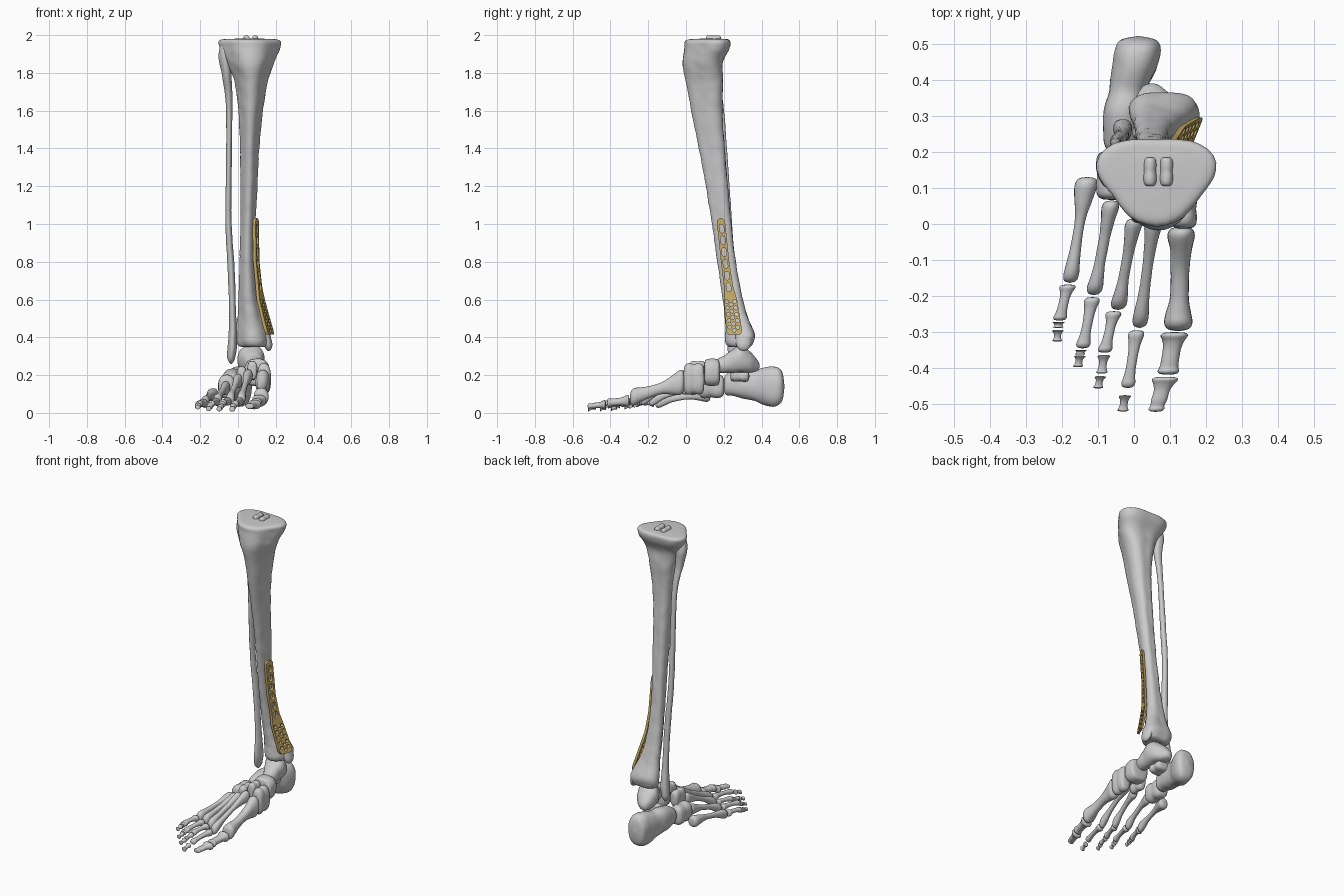
import bpy, bmesh, math
from mathutils import Vector, noise


def interp(table, z):
    """Piecewise linear lookup in rows (z, v1, v2...), z descending."""
    if z >= table[0][0]:
        return table[0][1:]
    for p, q in zip(table, table[1:]):
        if z >= q[0]:
            t = (p[0] - z) / (p[0] - q[0])
            return [a + (b - a) * t for a, b in zip(p[1:], q[1:])]
    return table[-1][1:]


def catmull(rows, steps):
    out = []
    for i in range(len(rows) - 1):
        a, b = rows[max(i - 1, 0)], rows[i]
        c, d = rows[i + 1], rows[min(i + 2, len(rows) - 1)]
        for s in range(steps):
            t = s / steps
            out.append([0.5 * (2 * q + (r - p) * t + (2 * p - 5 * q + 4 * r - w) * t * t
                               + (3 * q - p - 3 * r + w) * t ** 3)
                        for p, q, r, w in zip(a, b, c, d)])
    out.append(rows[-1])
    return out


def loft(name, rows, axis='y', tri=0.0, power=2.0, segs=28, steps=5, rough=0.003):
    """Skin rings (x, y, z, half width, half depth) lying across the given axis."""
    bm = bmesh.new()
    rings = []
    for x, y, z, a, b in catmull(rows, steps):
        a, b = max(a, 0.001), max(b, 0.001)
        ring = []
        for k in range(segs):
            t = 2 * math.pi * k / segs
            c, s = math.cos(t), math.sin(t)
            r = (abs(c) ** power + abs(s) ** power) ** (-1 / power)
            r *= 1 + tri * math.cos(3 * (t + math.pi / 2))
            u, v = a * r * c, b * r * s
            p = Vector((x + u, y + v, z)) if axis == 'z' else Vector((x + u, y, z + v))
            f = noise.noise(p * 22) * rough * min(1, min(a, b) / 0.03)
            p += (p - Vector((x, y, z))).normalized() * f
            ring.append(bm.verts.new(p))
        rings.append(ring)
    for r0, r1 in zip(rings, rings[1:]):
        for k in range(segs):
            j = (k + 1) % segs
            bm.faces.new((r0[k], r0[j], r1[j], r1[k]))
    bm.faces.new(rings[0])
    bm.faces.new(rings[-1])
    bmesh.ops.recalc_face_normals(bm, faces=bm.faces)
    me = bpy.data.meshes.new(name)
    bm.to_mesh(me)
    bm.free()
    me.shade_smooth()
    ob = bpy.data.objects.new(name, me)
    bpy.context.collection.objects.link(ob)
    return ob


def block(name, c, h, power=2.6, waist=0.93):
    """Short rounded bone: centre and half sizes."""
    prof = [(-1, .05), (-.97, .6), (-.8, .92), (-.4, 1), (0, waist), (.4, 1), (.8, .92), (.97, .6), (1, .05)]
    return loft(name, [(c[0], c[1] + h[1] * t, c[2], h[0] * k, h[2] * k) for t, k in prof],
                power=power, segs=24, steps=3)


def long_bone(name, p0, p1, base, shaft, head, arch=0.0):
    """Bone with flared ends, each size is (half width, half height)."""
    p0, p1 = Vector(p0), Vector(p1)
    prof = [(0, base, .1), (.015, base, .75), (.08, base, 1), (.22, base, .78), (.4, shaft, 1),
            (.66, shaft, 1), (.82, head, .88), (.92, head, 1), (.98, head, .75), (1, head, .1)]
    rows = []
    for t, size, k in prof:
        p = p0.lerp(p1, t)
        rows.append((p.x, p.y, p.z + arch * math.sin(math.pi * t), size[0] * k, size[1] * k))
    return loft(name, rows, segs=20, steps=4, power=2.3, rough=0.002)


# Shin bone, with inner ankle knob and the two ridges on the knee surface
loft("tibia", [
    (.06, .14, 1.982, .01, .01), (.06, .135, 1.98, .09, .07), (.062, .13, 1.972, .153, .115),
    (.064, .125, 1.93, .152, .119), (.067, .10, 1.85, .118, .106), (.07, .11, 1.75, .084, .098),
    (.067, .12, 1.6, .062, .083), (.062, .145, 1.4, .049, .068), (.058, .17, 1.2, .043, .058),
    (.053, .195, 1.0, .038, .051), (.05, .22, .8, .040, .049), (.055, .25, .62, .050, .052),
    (.068, .275, .5, .068, .062), (.078, .295, .42, .088, .077), (.082, .292, .375, .087, .075),
    (.083, .29, .35, .065, .055), (.083, .29, .353, .01, .01)], 'z', tri=.12, segs=40, steps=7)
loft("inner_ankle_knob", [
    (.135, .30, .46, .004, .004), (.142, .30, .43, .024, .035), (.152, .305, .38, .027, .042),
    (.16, .305, .35, .02, .034), (.162, .305, .332, .01, .018), (.162, .305, .328, .002, .002)], 'z')
for side, x in (("outer", .045), ("inner", .09)):
    block(side + "_knee_ridge", (x, .145, 1.978), (.018, .04, .021), 2)

# Thin outer leg bone
loft("fibula", [
    (-.07, .135, 1.958, .004, .004), (-.071, .135, 1.945, .022, .024), (-.069, .14, 1.88, .033, .036),
    (-.058, .15, 1.77, .024, .027), (-.046, .185, 1.6, .016, .018), (-.05, .212, 1.2, .015, .02),
    (-.05, .226, 1.0, .016, .02), (-.036, .24, .75, .018, .02), (-.028, .25, .5, .018, .022),
    (-.03, .257, .36, .024, .035), (-.036, .26, .29, .02, .028), (-.036, .262, .26, .004, .004)],
    'z', tri=.08)

# Ankle and heel
loft("talus", [
    (.09, .157, .25, .005, .005), (.09, .165, .25, .033, .034), (.087, .2, .255, .042, .045),
    (.08, .235, .27, .054, .058), (.07, .29, .285, .07, .072), (.06, .34, .268, .058, .056),
    (.05, .38, .25, .028, .026), (.05, .39, .25, .005, .005)], power=2.4)
loft("heel_bone", [
    (-.035, .2, .15, .005, .005), (-.035, .208, .15, .04, .05), (-.035, .25, .155, .05, .066),
    (-.03, .31, .155, .054, .08), (-.018, .37, .145, .052, .084), (0, .43, .14, .062, .104),
    (.01, .48, .14, .064, .104), (.012, .51, .14, .05, .075), (.012, .521, .14, .005, .005)], power=2.4)
block("heel_shelf", (.04, .285, .195), (.05, .05, .03))

# Midfoot
block("navicular", (.1, .138, .215), (.065, .042, .072), waist=1.02)
block("inner_cuneiform", (.138, .042, .18), (.037, .055, .083))
block("middle_cuneiform", (.075, .06, .225), (.027, .042, .05))
block("outer_cuneiform", (.02, .055, .195), (.028, .052, .052))
block("cuboid", (-.06, .135, .14), (.045, .068, .062))

# Big toe
long_bone("metatarsal_1", (.132, -.008, .168), (.122, -.297, .078), (.038, .066), (.026, .032), (.039, .046))
long_bone("big_toe_near_bone", (.113, -.30, .065), (.094, -.418, .052), (.038, .032), (.025, .021), (.03, .024))
long_bone("big_toe_tip", (.088, -.424, .045), (.06, -.521, .035), (.036, .024), (.022, .015), (.022, .015))

# Small toes: joints from the midfoot to the tip as (start, end) pairs
toes = {
    2: [((.056, .02, .2), (.015, -.288, .062)), ((.008, -.295, .06), (-.018, -.455, .045)),
        ((-.025, -.475, .035), (-.031, -.52, .02))],
    3: [((.002, .015, .175), (-.045, -.238, .062)), ((-.055, -.242, .06), (-.082, -.357, .05)),
        ((-.083, -.363, .045), (-.09, -.415, .035)), ((-.093, -.422, .03), (-.1, -.456, .02))],
    4: [((-.062, .065, .135), (-.112, -.197, .058)), ((-.115, -.203, .058), (-.143, -.345, .045)),
        ((-.147, -.35, .04), (-.15, -.362, .036)), ((-.15, -.365, .033), (-.156, -.397, .022))],
    5: [((-.13, .13, .095), (-.178, -.163, .052)), ((-.183, -.168, .052), (-.207, -.268, .046)),
        ((-.209, -.272, .044), (-.211, -.288, .04)), ((-.211, -.294, .038), (-.213, -.326, .03))]}
for n, joints in toes.items():
    for i, (p, q) in enumerate(joints):
        if i == 0:
            wide = .032 if n == 5 else .024
            long_bone(f"metatarsal_{n}", p, q, (wide, .036), (.015, .018), (.022, .03), .012)
        else:
            k = (1, .8, .72)[i - 1]
            long_bone(f"toe_{n}_bone_{i}", p, q, (.022 * k, .021 * k), (.014 * k, .013 * k),
                      (.019 * k, .017 * k), .006 if i == 1 else 0)

# Bone plate: flat outline with holes, then bent along the shin
# rows: height, centre y, half width, outward x
PLATE = [(1.03, .183, .022, .093), (.8, .207, .022, .097), (.67, .225, .024, .110),
         (.6, .235, .035, .120), (.5, .248, .039, .146), (.43, .255, .042, .165), (.415, .256, .032, .169)]
curve = bpy.data.curves.new("plate_outline", 'CURVE')
curve.dimensions = '2D'
curve.fill_mode = 'BOTH'
curve.extrude = .008


def add_loop(pts):
    sp = curve.splines.new('POLY')
    sp.points.add(len(pts) - 1)
    for pt, (u, v) in zip(sp.points, pts):
        pt.co = (u, v, 0, 1)
    sp.use_cyclic_u = True


def hole(z, off, r, stretch=0.0):
    y = interp(PLATE, z)[0] + off
    pts = []
    for k in range(16):
        t = 2 * math.pi * (k + .5) / 16
        dv = r * math.sin(t) + math.copysign(stretch, math.sin(t))
        pts.append((y + r * math.cos(t) - .1 * dv, z + dv))
    add_loop(pts)


heights = [1.008 - i * .0228 for i in range(26)] + [.425, .415]
left, right = [], []
for z in heights:
    y, w, _ = interp(PLATE, z)
    left.append((y - w, z))
    right.append((y + w, z))
cap = [(.185 + .022 * math.cos(math.pi * k / 10), 1.009 + .022 * math.sin(math.pi * k / 10)) for k in range(1, 10)]
add_loop(left + right[::-1] + cap)
for i in range(6):
    hole(.975 - i * .062, 0, .012, .011)
for i in range(5):
    for off, dz in ((-.022, 0), (.022, 0), (0, .017)):
        hole(.59 - i * .034 - dz, off, .0098)

helper = bpy.data.objects.new("plate_outline", curve)
bpy.context.collection.objects.link(helper)
dg = bpy.context.evaluated_depsgraph_get()
me = bpy.data.meshes.new_from_object(helper.evaluated_get(dg))
bpy.data.objects.remove(helper)
bm = bmesh.new()
bm.from_mesh(me)
bmesh.ops.remove_doubles(bm, verts=bm.verts, dist=.0001)
for v in bm.verts:
    y, z, w = v.co
    yc, _, x = interp(PLATE, z)
    v.co = (x + w + .4 * (y - yc), y, z)
bmesh.ops.recalc_face_normals(bm, faces=bm.faces)
bm.to_mesh(me)
bm.free()
me.shade_smooth()
me.set_sharp_from_angle(angle=math.radians(35))
gold = bpy.data.materials.new("gold_metal")
gold.diffuse_color = (.58, .42, .14, 1)
me.materials.clear()
me.materials.append(gold)
plate = bpy.data.objects.new("bone_plate", me)
bpy.context.collection.objects.link(plate)
